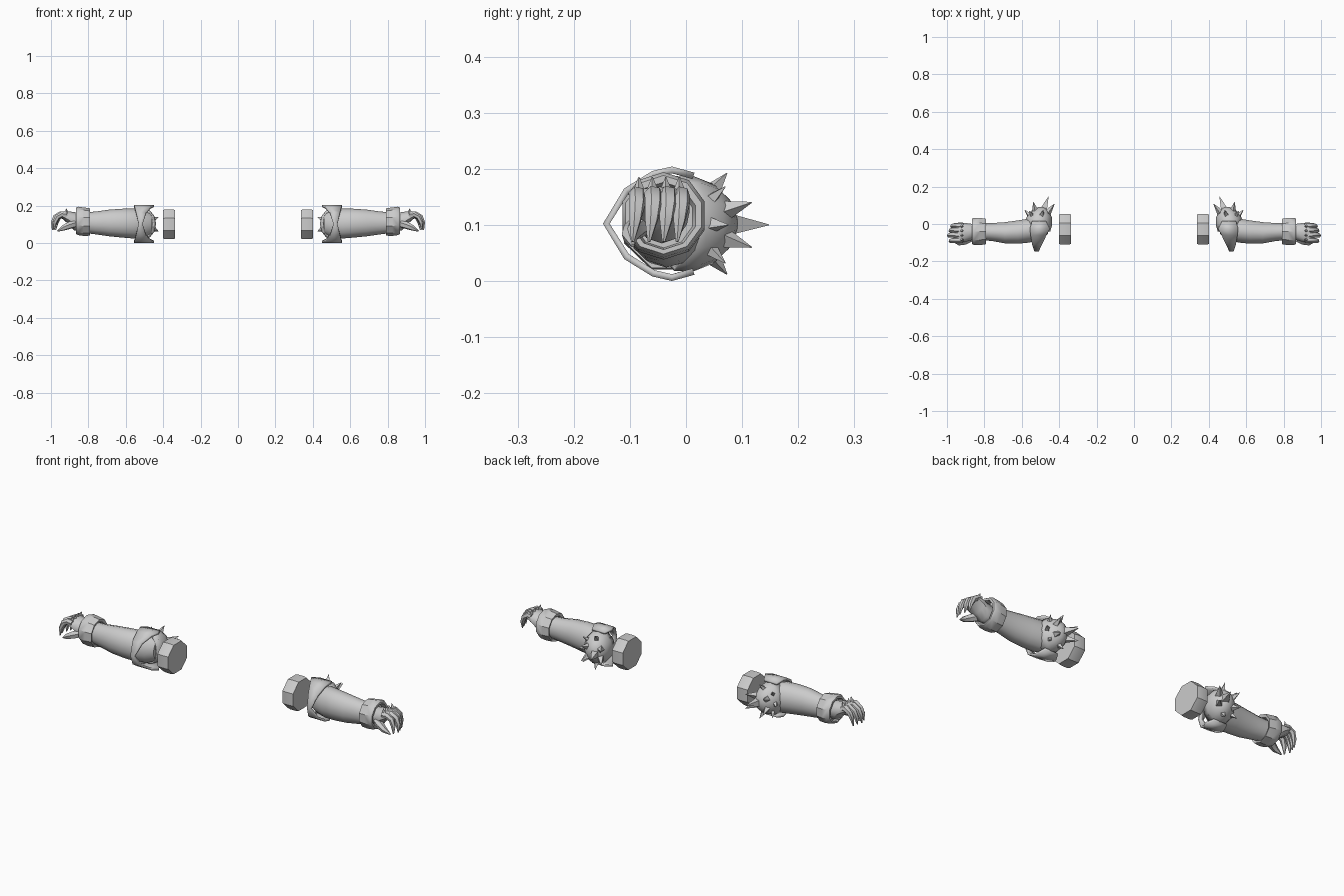
import bpy, bmesh, math
from mathutils import Vector

if "Cube" in bpy.data.objects:
    bpy.data.objects.remove(bpy.data.objects["Cube"])

grey = bpy.data.materials.new("light_grey")
grey.diffuse_color = (0.6, 0.6, 0.6, 1)
grey.use_nodes = True
grey.node_tree.nodes["Principled BSDF"].inputs["Base Color"].default_value = grey.diffuse_color


def finish(name, bm, angle=35, thickness=0):
    """Turn a right-hand part into an object mirrored to the left side."""
    bmesh.ops.recalc_face_normals(bm, faces=bm.faces)
    me = bpy.data.meshes.new(name)
    bm.to_mesh(me)
    bm.free()
    me.materials.append(grey)
    me.shade_smooth()
    me.set_sharp_from_angle(angle=math.radians(angle))
    ob = bpy.data.objects.new(name, me)
    bpy.context.collection.objects.link(ob)
    if thickness:
        s = ob.modifiers.new("Thickness", 'SOLIDIFY')
        s.thickness = thickness
        s.offset = -1
    ob.modifiers.new("Mirror", 'MIRROR').use_mirror_merge = False
    return ob


def skin(bm, rings, caps=True):
    """Bridge rings of points with quads and close both ends."""
    rows = [[bm.verts.new(p) for p in r] for r in rings]
    n = len(rows[0])
    for a, b in zip(rows, rows[1:]):
        for i in range(n):
            bm.faces.new((a[i], a[(i + 1) % n], b[(i + 1) % n], b[i]))
    if caps:
        bm.faces.new(rows[0])
        bm.faces.new(rows[-1])
    return rows


def loft_x(sections, n):
    """Elliptical sections along x: (x, y, z, y radius, z radius)."""
    turn = [math.tau * (i + 0.5) / n for i in range(n)]
    return [[(x, cy + ry * math.cos(t), cz + rz * math.sin(t)) for t in turn]
            for x, cy, cz, ry, rz in sections]


def tube(bm, path, radii, n=6):
    """Tapering round limb along a short path."""
    pts = [Vector(p) for p in path]
    rings = []
    for i, p in enumerate(pts):
        d = (pts[min(i + 1, len(pts) - 1)] - pts[max(i - 1, 0)]).normalized()
        side = d.cross(Vector((0, 0.95, 0.31))).normalized()
        up = d.cross(side)
        rings.append([p + radii[i] * (side * math.cos(math.tau * k / n)
                                      + up * math.sin(math.tau * k / n)) for k in range(n)])
    skin(bm, rings)


# Upper arm band
bm = bmesh.new()
skin(bm, loft_x([(0.337, -0.028, 0.1, 0.086, 0.083), (0.352, -0.028, 0.1, 0.089, 0.086),
                 (0.385, -0.028, 0.1, 0.089, 0.086), (0.4, -0.028, 0.1, 0.086, 0.083)], 8))
finish("upper_arm_band", bm)

# Forearm
bm = bmesh.new()
skin(bm, loft_x([
    (0.46, -0.01, 0.102, 0.045, 0.055), (0.50, -0.022, 0.102, 0.06, 0.073),
    (0.56, -0.035, 0.104, 0.066, 0.08), (0.62, -0.043, 0.106, 0.064, 0.077),
    (0.69, -0.047, 0.107, 0.058, 0.071), (0.76, -0.043, 0.107, 0.049, 0.061),
    (0.83, -0.04, 0.109, 0.046, 0.054)], 14))
finish("forearm", bm, 50)

# Wrist cuff, recessed at both ends
bm = bmesh.new()
skin(bm, loft_x([
    (0.815, -0.04, 0.11, 0.052, 0.056), (0.795, -0.04, 0.11, 0.058, 0.06),
    (0.79, -0.04, 0.112, 0.071, 0.073), (0.825, -0.04, 0.114, 0.077, 0.076),
    (0.855, -0.04, 0.118, 0.077, 0.076), (0.866, -0.04, 0.118, 0.071, 0.07),
    (0.866, -0.04, 0.116, 0.06, 0.06), (0.845, -0.04, 0.114, 0.054, 0.055)], 10))
finish("wrist_cuff", bm)

# Palm
bm = bmesh.new()
skin(bm, loft_x([
    (0.83, -0.042, 0.112, 0.04, 0.045), (0.875, -0.043, 0.116, 0.047, 0.049),
    (0.905, -0.045, 0.134, 0.054, 0.035), (0.935, -0.047, 0.147, 0.054, 0.021),
    (0.95, -0.047, 0.147, 0.046, 0.013)], 10))
finish("palm", bm, 50)

# Curled fingers and thumb ending in claws
bm = bmesh.new()
for i, y in enumerate((-0.008, -0.032, -0.058, -0.087)):
    r = 0.017 - 0.001 * abs(i - 1.5)
    dx = -0.008 * abs(i - 2)
    tube(bm, [(0.915, y, 0.15), (0.948 + dx, y, 0.154), (0.975 + dx, y, 0.138),
              (0.988 + dx, y - 0.004, 0.108), (0.992 + dx, y - 0.008, 0.07)],
         (r, r, r * 0.95, r * 0.75, 0.003))
tube(bm, [(0.875, -0.075, 0.103), (0.905, -0.092, 0.093), (0.935, -0.1, 0.08),
          (0.966, -0.095, 0.063)], (0.022, 0.02, 0.015, 0.003))
finish("fingers", bm, 50)

# Small knuckle spikes
bm = bmesh.new()
for y in (-0.012, -0.036, -0.06, -0.084):
    tube(bm, [(0.922, y, 0.158), (0.915, y, 0.185)], (0.012, 0.001), 4)
finish("knuckle_spikes", bm, 20)

# Elbow cap: a dome facing back and slightly inward
axis = Vector((-0.3, 0.954, 0))
across = Vector((0.954, 0.3, 0))
centre = Vector((0.512, -0.004, 0.102))
bm = bmesh.new()
rings = []
for a in (-10, 12, 35, 58, 78):
    c, s = math.cos(math.radians(a)), math.sin(math.radians(a))
    rings.append([centre + axis * (0.098 * s)
                  + across * (0.073 * c * math.cos(math.tau * k / 12))
                  + Vector((0, 0, 0.086 * c * math.sin(math.tau * k / 12))) for k in range(12)])
rows = skin(bm, rings, caps=False)
bm.faces.new(rows[-1])
finish("elbow_cap", bm, 40, 0.008)

# Elbow spikes
bm = bmesh.new()
tips = [(0.457, 0.148, 0.1, 0.026), (0.585, 0.075, 0.1, 0.02)]
for s in (-1, 1):
    tips += [(0.538, 0.117, 0.1 + 0.04 * s, 0.022), (0.425, 0.108, 0.1 + 0.038 * s, 0.022),
             (0.485, 0.073, 0.102 + 0.09 * s, 0.022), (0.56, 0.07, 0.1 + 0.068 * s, 0.018)]
for x, y, z, r in tips:
    tip = Vector((x, y, z))
    tube(bm, [centre.lerp(tip, 0.52), tip], (r, 0.001), 4)
finish("elbow_spikes", bm, 20)

# Elbow strap: half loop round the inner elbow, narrowing to the front
bm = bmesh.new()
half = [(0.015, 0.091, 0.47, 0.545), (-0.025, 0.102, 0.45, 0.557),
        (-0.06, 0.094, 0.468, 0.553), (-0.11, 0.063, 0.492, 0.545)]
path = half + [(-0.148, 0, 0.51, 0.532)] + [(y, -z, a, b) for y, z, a, b in reversed(half)]
pairs = [(bm.verts.new((a, y, 0.102 + z)), bm.verts.new((b, y, 0.102 + z)))
         for y, z, a, b in path]
for p, q in zip(pairs, pairs[1:]):
    bm.faces.new((p[0], p[1], q[1], q[0]))
strap = finish("elbow_strap", bm, 20, 0.012)
strap.data.update()
# keep the thickness on the inside of the loop
if strap.data.polygons[0].normal.z < 0:
    strap.data.flip_normals()
